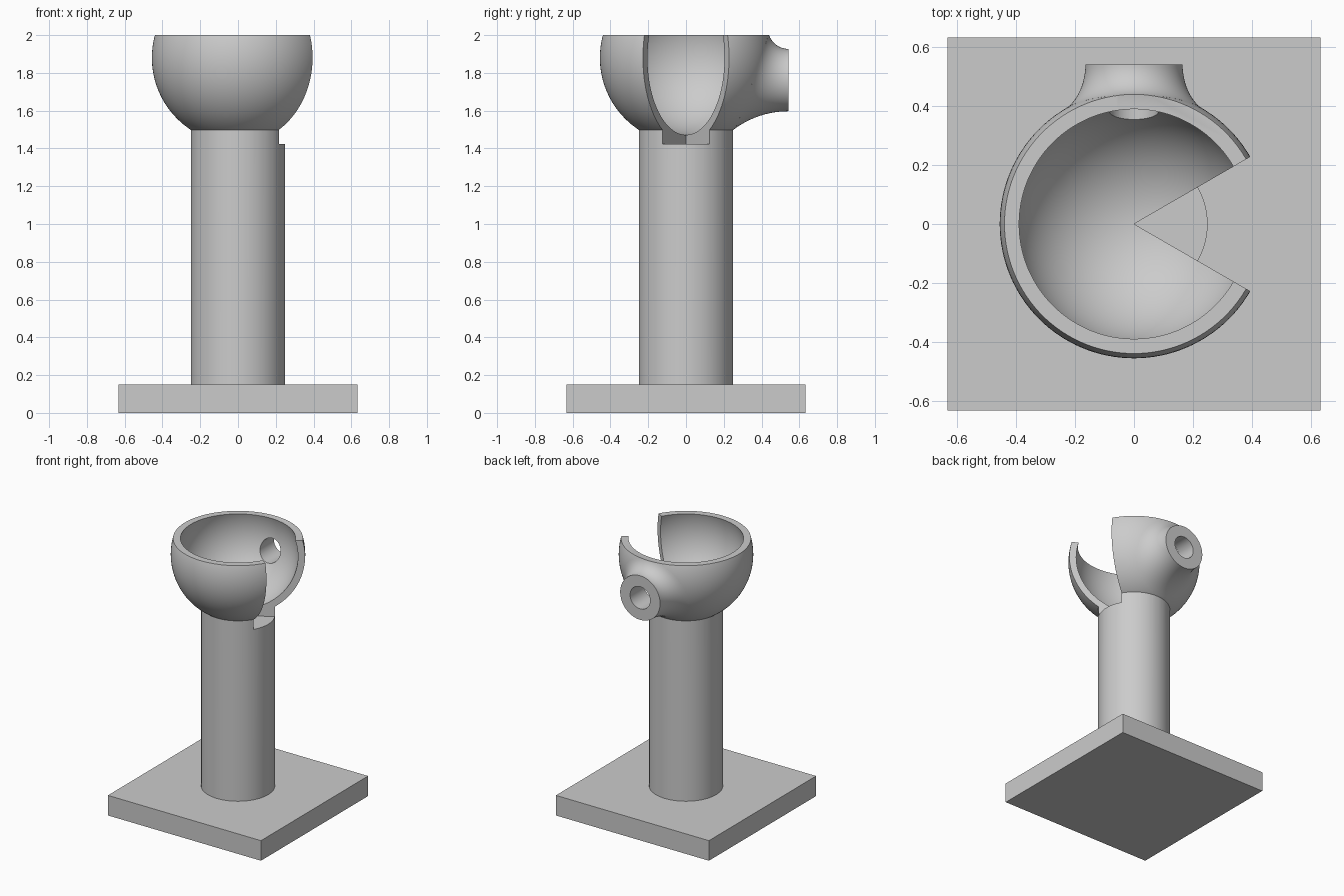
import bpy, bmesh, math
from mathutils import Vector, Matrix

if "Cube" in bpy.data.objects:
    bpy.data.objects.remove(bpy.data.objects["Cube"])

CZ, R_OUT, R_IN = 1.88, 0.456, 0.408      # bowl sphere
BOSS_Z, BOSS_R, BOSS_Y, HOLE_R = 1.762, 0.165, 0.542, 0.083
COL_R, BASE_H, HALF = 0.25, 0.15, 0.633

grey = bpy.data.materials.new("plain grey")
grey.diffuse_color = (0.6, 0.6, 0.6, 1)
grey.use_nodes = True
grey.node_tree.nodes["Principled BSDF"].inputs["Base Color"].default_value = grey.diffuse_color


def finish(name, bm):
    bmesh.ops.recalc_face_normals(bm, faces=bm.faces)
    mesh = bpy.data.meshes.new(name)
    bm.to_mesh(mesh)
    bm.free()
    mesh.materials.append(grey)
    ob = bpy.data.objects.new(name, mesh)
    bpy.context.collection.objects.link(ob)
    return ob


def box(name, size, centre):
    bm = bmesh.new()
    bmesh.ops.create_cube(bm, size=1, matrix=Matrix.Translation(centre) @ Matrix.Diagonal((*size, 1)))
    return finish(name, bm)


def cylinder(name, r, depth, centre, rot=Matrix(), n=96):
    bm = bmesh.new()
    bmesh.ops.create_cone(bm, cap_ends=True, segments=n, radius1=r, radius2=r,
                          depth=depth, matrix=Matrix.Translation(centre) @ rot)
    return finish(name, bm)


def sphere(name, r):
    bm = bmesh.new()
    bmesh.ops.create_uvsphere(bm, u_segments=128, v_segments=64, radius=r,
                              matrix=Matrix.Translation((0, 0, CZ)))
    return finish(name, bm)


def flared_boss(name, n=96, steps=14):
    """Tube whose outer wall blends into the sphere by a tangent fillet at every angle."""
    bm = bmesh.new()
    rings = [[] for _ in range(steps + 2)]
    drop = CZ - BOSS_Z
    for i in range(n):
        t = 2 * math.pi * i / n
        uc = drop * math.sin(t)                       # sphere centre in this half plane
        rs = math.sqrt(R_OUT ** 2 - (drop * math.cos(t)) ** 2)
        a = BOSS_R - uc
        rf = (a * a + BOSS_Y ** 2 - rs * rs) / (2 * (rs - a))
        end = math.atan2(BOSS_Y, BOSS_R + rf - uc)    # direction of the tangent point
        for k in range(steps + 1):
            p = math.pi + end * k / steps
            u = BOSS_R + rf + rf * math.cos(p)
            y = BOSS_Y + rf * math.sin(p)
            co = Vector((u * math.cos(t), y, BOSS_Z + u * math.sin(t)))
            rings[k].append(bm.verts.new(co))
        c = Vector((0, 0, CZ))
        rings[-1].append(bm.verts.new(c + (co - c) * 0.85))
    for a, b in zip(rings, rings[1:]):
        for i in range(n):
            j = (i + 1) % n
            bm.faces.new((a[i], a[j], b[j], b[i]))
    bm.faces.new(rings[0])
    tip = bm.verts.new((0, 0.15, BOSS_Z))
    for i in range(n):
        bm.faces.new((rings[-1][i], rings[-1][(i + 1) % n], tip))
    return finish(name, bm)


def wedge(name, z0, z1, half_angle, length):
    bm = bmesh.new()
    x, y = length * math.cos(half_angle), length * math.sin(half_angle)
    face = bm.faces.new([bm.verts.new(p) for p in ((0, 0, z0), (x, -y, z0), (x, y, z0))])
    top = bmesh.ops.extrude_face_region(bm, geom=[face])["geom"]
    bmesh.ops.translate(bm, vec=(0, 0, z1 - z0), verts=[v for v in top if isinstance(v, bmesh.types.BMVert)])
    return finish(name, bm)


def combine(target, other, operation):
    mod = target.modifiers.new(operation.lower(), "BOOLEAN")
    mod.operation, mod.object, mod.solver = operation, other, "EXACT"
    bpy.context.view_layer.objects.active = target
    bpy.ops.object.modifier_apply(modifier=mod.name)
    bpy.data.objects.remove(other)


# Square foot plate
box("base_plate", (2 * HALF, 2 * HALF, BASE_H), (0, 0, BASE_H / 2))

# Column, ball and side boss fused into one body
bowl = sphere("bowl_on_column", R_OUT)
combine(bowl, flared_boss("boss"), "UNION")
combine(bowl, cylinder("column", COL_R, 1.5 - BASE_H, (0, 0, (1.5 + BASE_H) / 2)), "UNION")

# Hollow, flat rim, wedge opening and bored hole
combine(bowl, sphere("hollow", R_IN), "DIFFERENCE")
combine(bowl, box("rim_cut", (2, 2, 1), (0, 0, 2.5)), "DIFFERENCE")
combine(bowl, wedge("opening", CZ - R_OUT, 2.3, math.radians(30), 1), "DIFFERENCE")
combine(bowl, cylinder("bore", HOLE_R, 0.6, (0, 0.5, BOSS_Z), Matrix.Rotation(math.pi / 2, 4, "X"), 64),
        "DIFFERENCE")

bpy.ops.object.select_all(action="DESELECT")
bowl.select_set(True)
bpy.context.view_layer.objects.active = bowl
bpy.ops.object.shade_smooth_by_angle(angle=math.radians(30))
